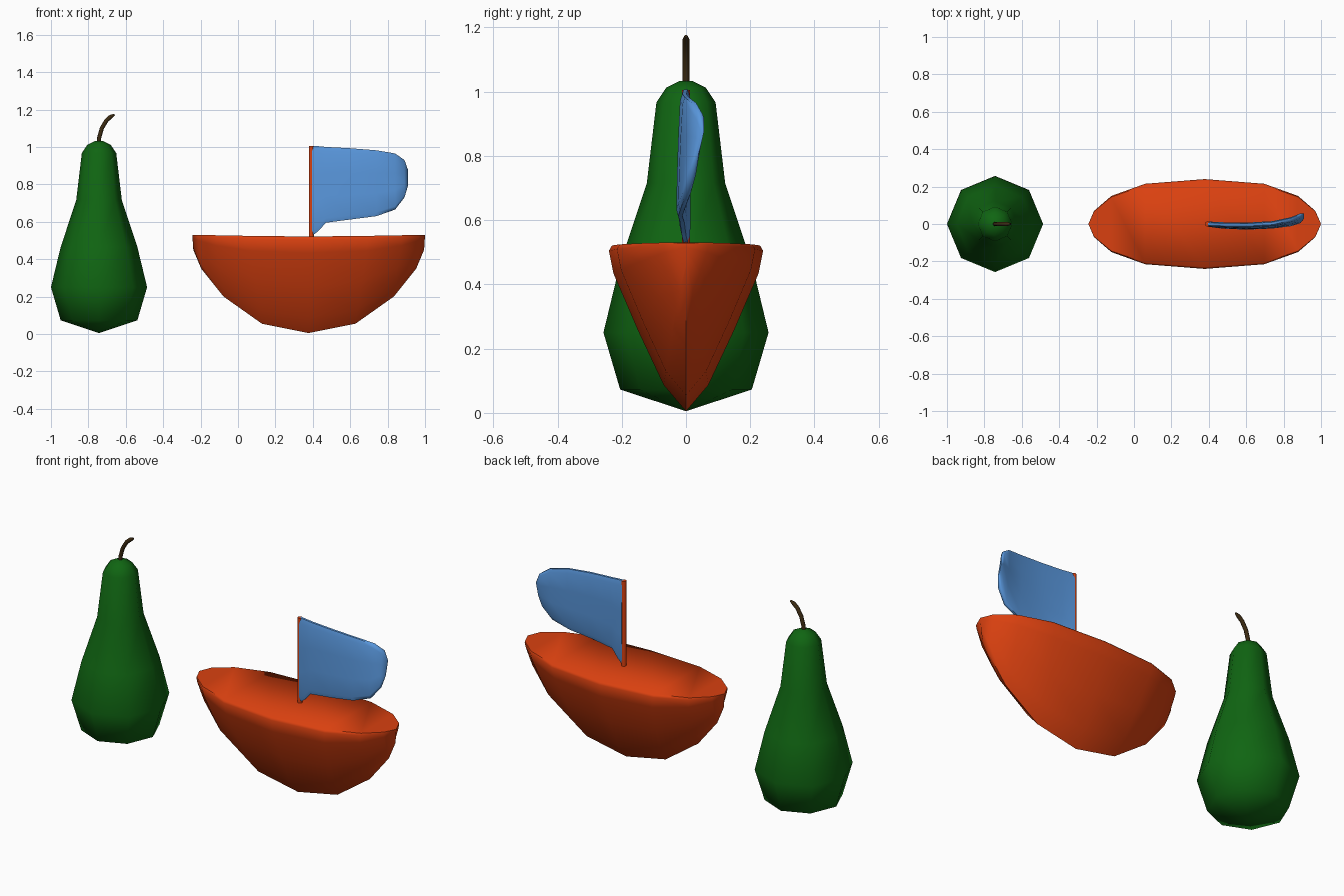
import bpy, bmesh, math
from mathutils import Vector

if "Cube" in bpy.data.objects:
    bpy.data.objects.remove(bpy.data.objects["Cube"])


def material(name, rgb):
    m = bpy.data.materials.new(name)
    m.diffuse_color = (*rgb, 1)
    m.use_nodes = True
    m.node_tree.nodes["Principled BSDF"].inputs["Base Color"].default_value = m.diffuse_color
    return m


GREEN = material("pear green", (0.005, 0.13, 0.006))
BROWN = material("stem brown", (0.045, 0.024, 0.006))
ORANGE = material("boat orange", (0.70, 0.052, 0.005))
BLUE = material("flag blue", (0.10, 0.31, 0.72))


def loft(name, rings, mat, angle=180):
    """Skin a list of equal-length closed rings, cap both ends, smooth."""
    bm = bmesh.new()
    vs = [[bm.verts.new(p) for p in ring] for ring in rings]
    n = len(rings[0])
    for a, b in zip(vs, vs[1:]):
        for i in range(n):
            j = (i + 1) % n
            bm.faces.new((a[i], a[j], b[j], b[i]))
    bm.faces.new(vs[0][::-1])
    bm.faces.new(vs[-1])
    bmesh.ops.remove_doubles(bm, verts=bm.verts, dist=0.0005)
    bmesh.ops.recalc_face_normals(bm, faces=bm.faces)
    me = bpy.data.meshes.new(name)
    bm.to_mesh(me)
    bm.free()
    ob = bpy.data.objects.new(name, me)
    bpy.context.collection.objects.link(ob)
    me.materials.append(mat)
    bpy.context.view_layer.objects.active = ob
    ob.select_set(True)
    bpy.ops.object.shade_smooth_by_angle(angle=math.radians(angle))
    ob.select_set(False)
    return ob


def circle(c, r, n, u=Vector((1, 0, 0)), v=Vector((0, 1, 0))):
    return [Vector(c) + r * (math.cos(2 * math.pi * i / n) * u + math.sin(2 * math.pi * i / n) * v)
            for i in range(n)]


# Pear body: eight-sided lathe
PX = -0.743
pear = [(0.0, 0.005), (0.205, 0.073), (0.257, 0.25), (0.205, 0.465), (0.122, 0.715),
        (0.092, 0.967), (0.062, 1.012), (0.02, 1.033), (0.0, 1.033)]
loft("pear_body", [circle((PX, 0, z), r, 8) for r, z in pear], GREEN, 60)

# Pear stem: tube bent toward +x
path = [(-0.746, 1.0), (-0.742, 1.05), (-0.728, 1.10), (-0.703, 1.142), (-0.68, 1.162), (-0.66, 1.173)]
rings = []
for i, (x, z) in enumerate(path):
    a, b = path[max(i - 1, 0)], path[min(i + 1, len(path) - 1)]
    t = Vector((b[0] - a[0], 0, b[1] - a[1])).normalized()
    rings.append(circle((x, 0, z), 0.011 if i < 5 else 0.005, 8,
                        Vector((0, 1, 0)), t.cross(Vector((0, 1, 0)))))
loft("pear_stem", rings, BROWN, 60)

# Hull: V sections along x; (deck offset, half width, keel offset, keel z, deck z)
CX = 0.378
half = [(0.0, 0.24, 0.0, 0.005, 0.515), (0.32, 0.215, 0.25, 0.055, 0.519),
        (0.50, 0.15, 0.455, 0.20, 0.524), (0.592, 0.07, 0.575, 0.35, 0.528),
        (0.622, 0.0, 0.617, 0.45, 0.528)]
stations = [(-d, w, -k, kz, dz) for d, w, k, kz, dz in half[:0:-1]] + half
section = [(0.0, 0.0), (0.29, 0.16), (0.62, 0.49), (0.94, 0.84), (1.0, 0.98), (0.96, 1.012)]
rings = []
for d, w, k, kz, dz in stations:
    side = [(CX + k + (d - k) * min(1, t), w * s, kz + (dz - kz) * t) for s, t in section]
    rings.append(side + [(x, -y, z) for x, y, z in side[:0:-1]])
loft("boat_hull", rings, ORANGE, 60)

# Mast
loft("mast", [circle((0.392, 0, z), 0.0135, 10) for z in (0.50, 1.005)], ORANGE, 50)

# Flag: soft-edged slab that curls back at its free upper corner
# (x, top z, bottom z, y at bottom, y at top)
flag = [(0.396, 1.006, 0.525, 0, 0), (0.43, 1.004, 0.55, -0.006, -0.002),
        (0.47, 1.0, 0.595, -0.012, -0.003), (0.60, 0.993, 0.612, -0.018, -0.005),
        (0.74, 0.982, 0.63, -0.012, 0.003), (0.84, 0.965, 0.665, 0.0, 0.025),
        (0.89, 0.93, 0.73, 0.016, 0.045), (0.908, 0.88, 0.79, 0.03, 0.053)]
profile = [(0.0, 0.45), (0.06, 0.9), (0.35, 1.0), (0.65, 1.0), (0.94, 0.9), (1.0, 0.45)]
rings = []
for i, (x, top, bot, yb, yt) in enumerate(flag):
    h = 0.005 if i == len(flag) - 1 else 0.0145
    pts = [(x, yb + (yt - yb) * v, bot + (top - bot) * v, h * s) for v, s in profile]
    rings.append([(x, y + o, z) for x, y, z, o in pts] + [(x, y - o, z) for x, y, z, o in pts[::-1]])
loft("flag", rings, BLUE, 60)
